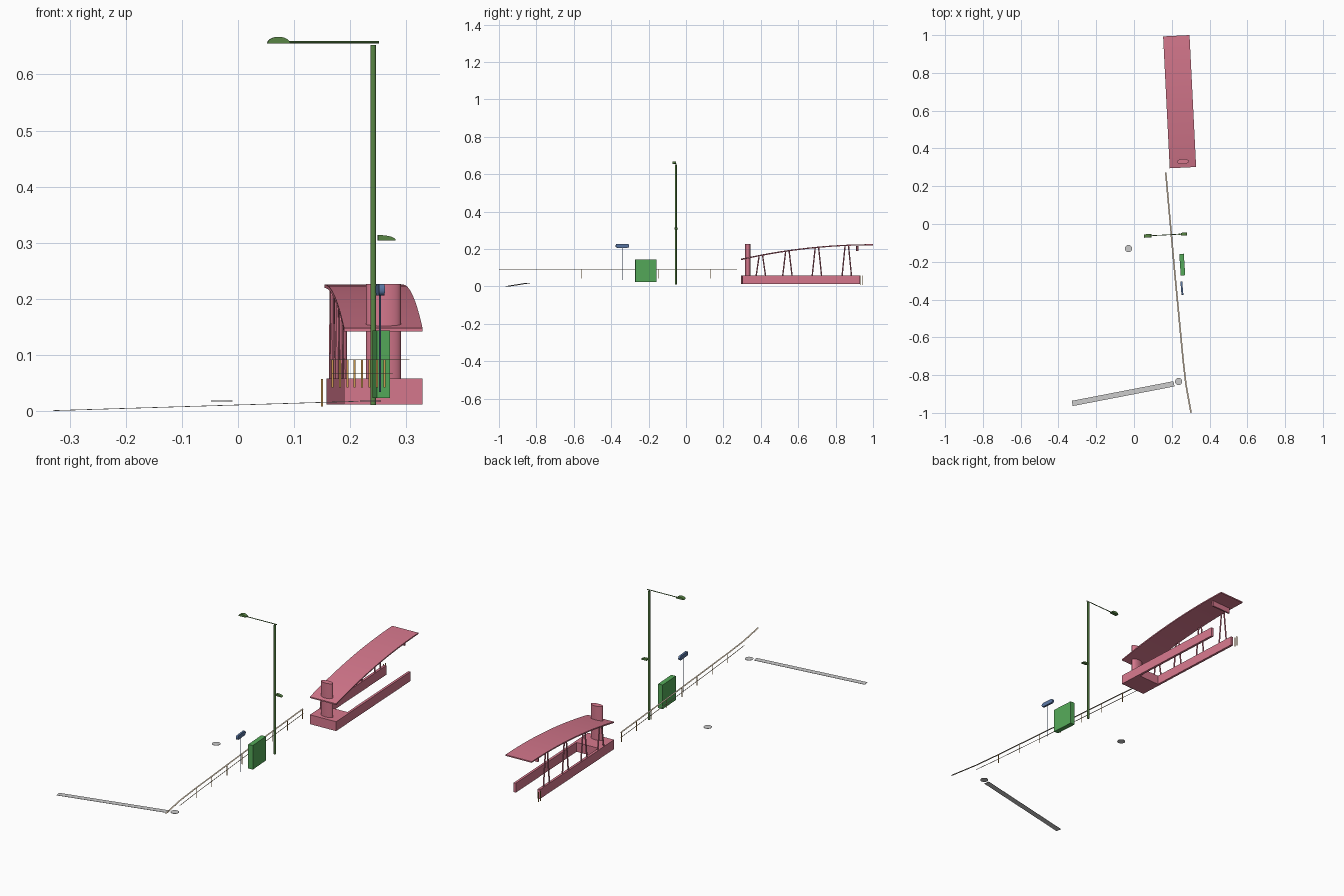
import bpy, bmesh, math
from mathutils import Matrix, Vector

if "Cube" in bpy.data.objects:
    bpy.data.objects.remove(bpy.data.objects["Cube"])


def material(name, rgb):
    m = bpy.data.materials.new(name)
    m.diffuse_color = (*rgb, 1)
    m.use_nodes = True
    m.node_tree.nodes["Principled BSDF"].inputs["Base Color"].default_value = m.diffuse_color
    return m


PINK = material("shelter_pink", (0.68, 0.19, 0.27))
GREEN = material("lamp_green", (0.10, 0.24, 0.06))
CABINET = material("cabinet_green", (0.09, 0.40, 0.10))
BLUE = material("sign_blue", (0.10, 0.18, 0.36))
OCHRE = material("fence_ochre", (0.60, 0.32, 0.08))
CREAM = material("rail_cream", (0.72, 0.60, 0.45))


def finish(bm, name, mat=None, mw=None, smooth=False):
    bmesh.ops.recalc_face_normals(bm, faces=bm.faces[:])
    me = bpy.data.meshes.new(name)
    bm.to_mesh(me)
    bm.free()
    ob = bpy.data.objects.new(name, me)
    bpy.context.collection.objects.link(ob)
    if mat:
        me.materials.append(mat)
    if mw:
        ob.matrix_world = mw
    if smooth:
        bpy.ops.object.select_all(action='DESELECT')
        ob.select_set(True)
        bpy.context.view_layer.objects.active = ob
        bpy.ops.object.shade_smooth_by_angle(angle=math.radians(40))
    return ob


def add_box(bm, lo, hi):
    lo, hi = Vector(lo), Vector(hi)
    m = Matrix.Translation((lo + hi) / 2) @ Matrix.Diagonal((*(hi - lo), 1))
    bmesh.ops.create_cube(bm, size=1, matrix=m)


def add_beam(bm, p, q, w, h):
    # flat bar from p to q, w wide sideways and h high, never rolled
    p, q = Vector(p), Vector(q)
    along = (q - p).normalized()
    side = along.cross(Vector((0, 0, 1))).normalized()
    rot = Matrix((side, along, side.cross(along))).transposed().to_4x4()
    m = Matrix.Translation((p + q) / 2) @ rot
    bmesh.ops.create_cube(bm, size=1, matrix=m @ Matrix.Diagonal((w, (q - p).length, h, 1)))


def add_rod(bm, p, q, r, sides=8):
    p, q = Vector(p), Vector(q)
    d = q - p
    m = Matrix.Translation((p + q) / 2) @ d.to_track_quat('Z', 'Y').to_matrix().to_4x4()
    bmesh.ops.create_cone(bm, cap_ends=True, segments=sides, radius1=r, radius2=r,
                          depth=d.length, matrix=m)


def extrude(bm, points, vec):
    # close a profile and push it along vec
    face = bm.faces.new([bm.verts.new(p) for p in points])
    out = bmesh.ops.extrude_face_region(bm, geom=[face])
    bmesh.ops.translate(bm, vec=vec, verts=[v for v in out["geom"] if isinstance(v, bmesh.types.BMVert)])


def placed(x, y, z, deg=0):
    return Matrix.Translation((x, y, z)) @ Matrix.Rotation(math.radians(deg), 4, 'Z')


# Shelter, built in its own frame: x across, y along, origin at front centre
SHELTER = placed(0.259, 0.2985, 0, 2.86)
HALF, LENGTH = 0.07, 0.699


def roof_z(y):
    return 0.2225 - 0.0775 * (1 - y / LENGTH) ** 2


# U-shaped base: front block with two long side walls
bm = bmesh.new()
outline = [(-HALF, 0), (HALF, 0), (HALF, 0.63), (HALF - 0.012, 0.63), (HALF - 0.012, 0.115),
           (-HALF + 0.012, 0.115), (-HALF + 0.012, 0.63), (-HALF, 0.63)]
extrude(bm, [(x, y, 0.012) for x, y in outline], (0, 0, 0.0465))
finish(bm, "shelter_base", PINK, SHELTER)

# Curved roof
bm = bmesh.new()
rings = []
for i in range(17):
    y = LENGTH * i / 16
    z = roof_z(y)
    rings.append([bm.verts.new((x, y, z + dz)) for x, dz in
                  ((-HALF, -0.003), (HALF, -0.003), (HALF, 0.003), (-HALF, 0.003))])
for a, b in zip(rings, rings[1:]):
    for k in range(4):
        bm.faces.new((a[k], a[(k + 1) % 4], b[(k + 1) % 4], b[k]))
bm.faces.new(rings[0])
bm.faces.new(rings[-1])
finish(bm, "shelter_roof", PINK, SHELTER, True)

# Oval column through the roof
bm = bmesh.new()
bmesh.ops.create_cone(bm, cap_ends=True, segments=32, radius1=1, radius2=1, depth=1,
                      matrix=Matrix.Translation((0.002, 0.032, 0.142)) @ Matrix.Diagonal((0.031, 0.014, 0.17, 1)))
finish(bm, "shelter_column", PINK, SHELTER, True)

# Inverted V struts along the left wall
bm = bmesh.new()
for y in (0.105, 0.247, 0.405, 0.565):
    for s in (-1, 1):
        ytop = y + s * 0.009
        add_rod(bm, (-HALF + 0.006, y + s * 0.025, 0.057), (-HALF + 0.006, ytop, roof_z(ytop)), 0.0035)
finish(bm, "shelter_struts", PINK, SHELTER, True)

# Hanging panel under the far end of the roof
bm = bmesh.new()
add_box(bm, (-0.055, 0.614, 0.189), (0.05, 0.622, 0.216))
finish(bm, "hanging_panel", PINK, SHELTER)

# Fence rails: flat top ribbon and a thinner lower one
path = [(0.168, 0.272), (0.215, -0.25), (0.260, -0.72), (0.275, -0.85), (0.302, -0.9995)]
bm = bmesh.new()
for a, b in zip(path, path[1:]):
    add_beam(bm, (*a, 0.0915), (*b, 0.0915), 0.008, 0.0004)
for a, b in zip(path[:3], path[1:4]):
    add_beam(bm, (*a, 0.067), (*b, 0.067), 0.003, 0.001)
finish(bm, "fence_rails", CREAM)

# Fence posts, and the pair behind the shelter
bm = bmesh.new()
for i in range(8):
    y = 0.268 - 0.138 * i
    x = 0.194 - 0.096 * y
    add_box(bm, (x - 0.0018, y - 0.0005, 0.042), (x + 0.0018, y + 0.0005, 0.0915))
for y in (0.931, 0.945):
    add_box(bm, (0.1482, y - 0.0008, 0.008), (0.1518, y + 0.0008, 0.057))
finish(bm, "fence_posts", OCHRE)

# Street lamp pole and arm
LAMP = placed(0.241, -0.054, 0, 3)
bm = bmesh.new()
add_rod(bm, (0, 0, 0.011), (0, 0, 0.6525), 0.0052, 12)
add_rod(bm, (0.01, 0, 0.6575), (-0.152, 0, 0.6575), 0.002)
finish(bm, "lamp_pole", GREEN, LAMP, True)


def arched_head(name, x, z, rx, rz, width, start, end):
    # lamp shade: arch profile between two angles, extruded across
    bm = bmesh.new()
    pts = [(x + rx * math.cos(a), -width / 2, z + rz * math.sin(a))
           for a in (math.radians(start + (end - start) * i / 12) for i in range(13))]
    if end < 180:
        pts.append((x, -width / 2, z))
    extrude(bm, pts, (0, width, 0))
    finish(bm, name, GREEN, LAMP, True)


arched_head("street_lamp_head", -0.169, 0.6555, 0.02, 0.0115, 0.018, 0, 180)
arched_head("path_lamp_head", 0.017, 0.3045, 0.0225, 0.0085, 0.016, 0, 90)
bm = bmesh.new()
add_box(bm, (0.008, -0.007, 0.3045), (0.017, 0.007, 0.3135))
finish(bm, "path_lamp_bracket", GREEN, LAMP)

# Cabinet
bm = bmesh.new()
add_box(bm, (-0.012, -0.057, 0.0235), (0.012, 0.057, 0.1435))
finish(bm, "cabinet", CABINET, placed(0.2555, -0.215, 0, 3.8))

# Sign: post and a box with rounded ends
SIGN = placed(0.2535, -0.34, 0, 5)
bm = bmesh.new()
add_rod(bm, (0, 0, 0.034), (0, 0, 0.21), 0.0018)
finish(bm, "sign_post", BLUE, SIGN, True)
bm = bmesh.new()
add_box(bm, (-0.005, -0.036, 0.2065), (0.005, 0.036, 0.227))
ends = [e for e in bm.edges if abs(e.verts[0].co.x - e.verts[1].co.x) > 0.005]
bmesh.ops.bevel(bm, geom=ends, offset=0.008, segments=3, profile=0.5, affect='EDGES')
finish(bm, "sign_board", BLUE, SIGN, True)

# Paving strip and round covers
bm = bmesh.new()
add_beam(bm, (-0.327, -0.950, 0.001), (0.212, -0.846, 0.0175), 0.028, 0.001)
finish(bm, "paving_strip")
for i, (x, y) in enumerate(((-0.029, -0.13), (0.236, -0.834))):
    bm = bmesh.new()
    add_rod(bm, (x, y, 0.0175), (x, y, 0.019), 0.019, 24)
    finish(bm, f"round_cover_{i + 1}", smooth=True)
